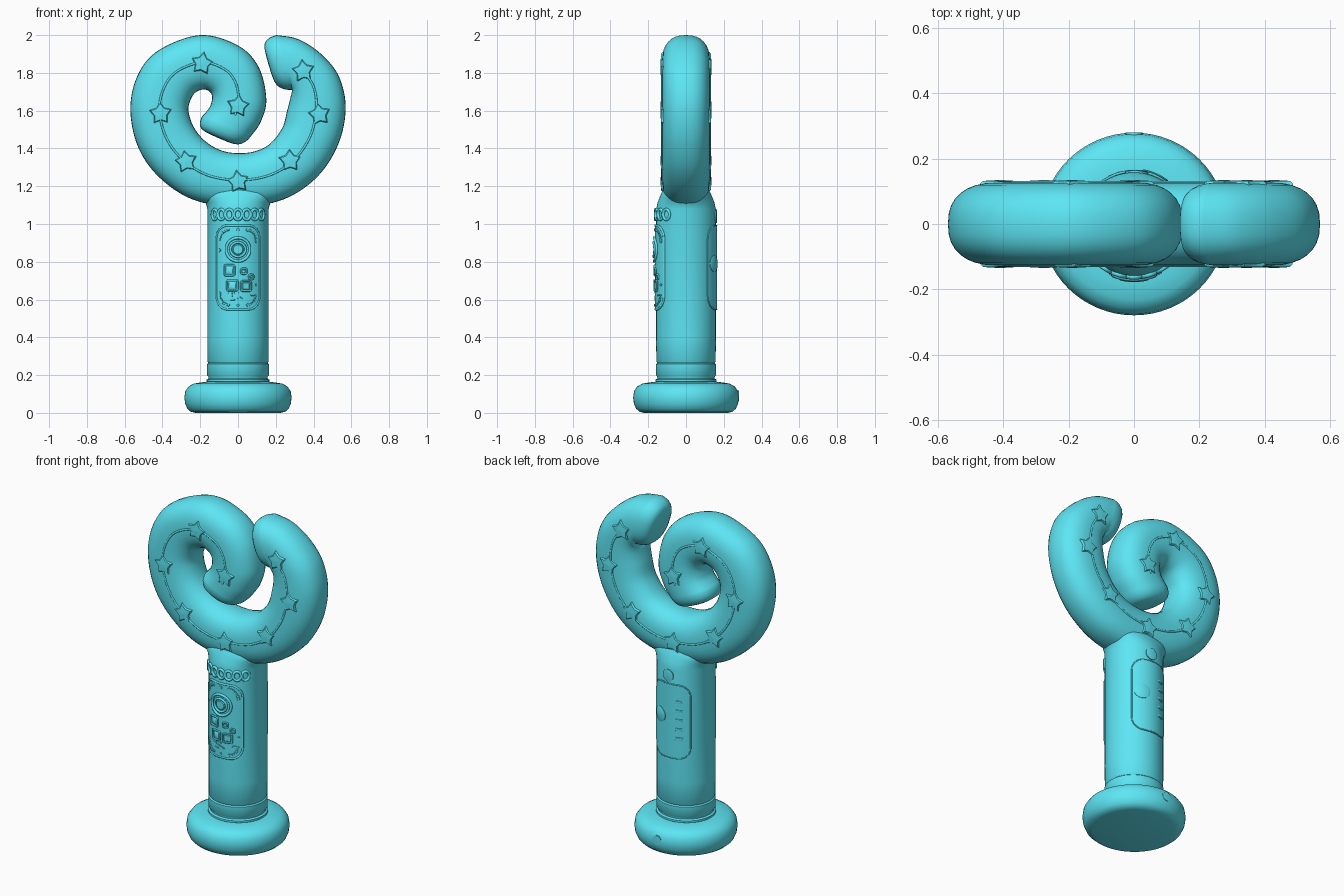
import bpy, bmesh, math, random
from mathutils import Vector

if "Cube" in bpy.data.objects:
    bpy.data.objects.remove(bpy.data.objects["Cube"])

random.seed(4)
R = 0.162                       # handle radius
FRONT, BACK = -math.pi / 2, math.pi / 2
CYAN = bpy.data.materials.new("cyan")
CYAN.diffuse_color = (0.11, 0.79, 0.91, 1)
CYAN.use_nodes = True
CYAN.node_tree.nodes["Principled BSDF"].inputs["Base Color"].default_value = CYAN.diffuse_color


def make(name, verts, faces, angle=40):
    me = bpy.data.meshes.new(name)
    me.from_pydata([tuple(v) for v in verts], [], faces)
    bm = bmesh.new()
    bm.from_mesh(me)
    bmesh.ops.remove_doubles(bm, verts=bm.verts, dist=1e-5)
    bmesh.ops.recalc_face_normals(bm, faces=bm.faces)
    bm.to_mesh(me)
    bm.free()
    me.materials.append(CYAN)
    ob = bpy.data.objects.new(name, me)
    bpy.context.collection.objects.link(ob)
    bpy.ops.object.select_all(action='DESELECT')
    ob.select_set(True)
    bpy.context.view_layer.objects.active = ob
    bpy.ops.object.shade_smooth_by_angle(angle=math.radians(angle))
    return ob


def skin(name, rings, closed=False, angle=40):
    """Join equal-length rings of points into a surface with end caps."""
    n, m = len(rings[0]), len(rings)
    faces = []
    for i in range(m if closed else m - 1):
        a, b = i * n, (i + 1) % m * n
        faces += [(a + j, a + (j + 1) % n, b + (j + 1) % n, b + j) for j in range(n)]
    if not closed:
        faces += [tuple(range(n)), tuple(range((m - 1) * n, m * n))]
    return make(name, [p for r in rings for p in r], faces, angle)


def lathe(name, profile, n=64):
    turn = [2 * math.pi * j / n for j in range(n)]
    return skin(name, [[(rx * math.cos(t), ry * math.sin(t), z) for t in turn]
                       for rx, ry, z in profile])


def tube(name, pts, r, closed=False, n=8):
    pts = [Vector(p) for p in pts]
    m, rings = len(pts), []
    for i, p in enumerate(pts):
        a = pts[i - 1] if closed or i else p
        b = pts[(i + 1) % m] if closed or i < m - 1 else p
        t = (b - a).normalized()
        ref = Vector((p.x, p.y, 0)).normalized() if closed else Vector((0, 1, 0))
        s = t.cross(ref).normalized()
        q = s.cross(t)
        rings.append([p + r * (math.cos(k) * s + math.sin(k) * q)
                      for k in [2 * math.pi * j / n for j in range(n)]])
    return skin(name, rings, closed, 70)


def on_handle(ang, u, z, h, rad=R):
    t = ang + u / rad
    return Vector(((rad + h) * math.cos(t), (rad + h) * math.sin(t), z))


def circle(r, n=24):
    return [(r * math.cos(2 * math.pi * j / n), r * math.sin(2 * math.pi * j / n)) for j in range(n)]


def rounded(w, h, r, n=6):
    pts = []
    for k, (sx, sz) in enumerate([(1, 1), (-1, 1), (-1, -1), (1, -1)]):
        for j in range(n + 1):
            t = math.pi / 2 * (k + j / n)
            pts.append((sx * (w - r) + r * math.cos(t), sz * (h - r) + r * math.sin(t)))
    return pts


def divide(pts, k=6):
    out = []
    for i, (x, z) in enumerate(pts):
        x2, z2 = pts[(i + 1) % len(pts)]
        out += [(x + (x2 - x) * j / k, z + (z2 - z) * j / k) for j in range(k)]
    return out


def pad(name, shape, ang, u, z, h, rad=R):
    """Raised button or chip with a softened top edge."""
    return skin(name, [[on_handle(ang, u + x * s, z + y * s, d, rad) for x, y in shape]
                       for s, d in [(1, -0.02), (1, h * 0.6), (0.85, h)]])


def rim(name, shape, ang, u, z, h, r):
    return tube(name, [on_handle(ang, u + x, z + y, h) for x, y in shape], r, True)


# Base and handle
lathe("base", [(r, r * 0.985, z) for r, z in [
    (0.001, 0), (0.225, 0), (0.25, 0.006), (0.268, 0.022), (0.28, 0.05), (0.284, 0.08),
    (0.279, 0.115), (0.262, 0.14), (0.235, 0.155), (0.19, 0.162), (0.16, 0.165), (0.001, 0.165)]])
lathe("handle", [(r, r * 0.97, z) for r, z in [
    (0.15, 0.15), (0.166, 0.165), (0.166, 0.176), (0.156, 0.182), (0.156, 0.19), (0.164, 0.2),
    (0.164, 0.258), (0.157, 0.264), (0.162, 0.272)]] + [
    (R, 0.158, 0.4), (R, 0.158, 1.08), (0.172, 0.15, 1.115), (0.195, 0.14, 1.14),
    (0.215, 0.13, 1.165), (0.18, 0.115, 1.19), (0.001, 0.001, 1.2)])

# Spiral: matching points on its outer and inner edge (outer x, z, inner x, z)
EDGES = [(.205, 2.0, .29, 1.71), (.32, 1.978, .284, 1.69), (.44, 1.9, .28, 1.68),
         (.535, 1.78, .273, 1.65), (.57, 1.61, .26, 1.6), (.53, 1.42, .235, 1.51),
         (.42, 1.25, .17, 1.425), (.24, 1.13, .09, 1.385), (0, 1.09, 0, 1.375),
         (-.24, 1.13, -.09, 1.39), (-.42, 1.25, -.175, 1.44), (-.53, 1.41, -.235, 1.515),
         (-.57, 1.61, -.262, 1.6), (-.53, 1.79, -.25, 1.66), (-.42, 1.92, -.22, 1.7),
         (-.2, 2.0, -.175, 1.712), (0, 1.945, -.145, 1.695), (.11, 1.83, -.137, 1.67),
         (.15, 1.66, -.142, 1.64), (.12, 1.54, -.155, 1.61), (.065, 1.46, -.19, 1.57)]


def spline(k):
    i = min(int(k), len(EDGES) - 2)
    t = k - i
    p = [Vector(EDGES[min(max(i + d, 0), len(EDGES) - 1)]) for d in (-1, 0, 1, 2)]
    return 0.5 * (2 * p[1] + (p[2] - p[0]) * t + (2 * p[0] - 5 * p[1] + 4 * p[2] - p[3]) * t * t
                  + (3 * p[1] - p[0] - 3 * p[2] + p[3]) * t ** 3)


def section(k, shift=(0, 0), s=1, n=32):
    e = spline(k)
    o, i = Vector((e[0], 0, e[1])), Vector((e[2], 0, e[3]))
    c, h = (o + i) / 2, (o - i) / 2
    ring = []
    for j in range(n):
        a = 2 * math.pi * j / n
        ca, sa = [math.copysign(abs(v) ** (2 / 2.4), v) for v in (math.cos(a), math.sin(a))]
        ring.append(c + Vector((shift[0], 0, shift[1])) + h * s * ca + Vector((0, 0.127 * s * sa, 0)))
    return ring


def cap(k, dx, dz):
    """Rounded end, pushed along (dx, dz)."""
    steps = [(0.2, 0.985), (0.45, 0.95), (0.7, 0.87), (0.87, 0.76), (0.96, 0.6), (1, 0.35), (1.01, 0.01)]
    return [section(k, (dx * d, dz * d), s) for d, s in steps]


LAST = len(EDGES) - 1
skin("spiral", cap(0, -0.085, -0.012)[::-1] + [section(k / 8) for k in range(LAST * 8 + 1)] +
     cap(LAST, -0.04, -0.06), angle=60)

# Stars and the connecting line on both faces
STARS = [(.345, 1.81), (.43, 1.58), (.275, 1.335), (0, 1.225),
         (-.275, 1.33), (-.41, 1.585), (-.19, 1.85), (0, 1.625)]
for side, label in ((-1, "front"), (1, "back")):
    mids = [spline(k / 6) for k in range(13, 115)]
    tube(label + "_line", [((e[0] + e[2]) / 2, side * 0.1255, (e[1] + e[3]) / 2) for e in mids], 0.006)
    for x, z in STARS:
        tilt = random.uniform(-0.2, 0.2)
        rings = []
        for s, y in ((1.05, 0.1), (1, 0.124), (0.85, 0.132), (0.02, 0.135)):
            rings.append([(x + s * r * math.sin(a), side * y, z + s * r * math.cos(a))
                          for r, a in [((0.062, 0.038)[j % 2], tilt + math.pi * j / 5) for j in range(10)]])
        skin(label + "_star", rings, angle=50)

# Curved instrument panels, front and back
OUT = divide(rounded(0.125, 0.222, 0.07))
for ang, label in ((FRONT, "front"), (BACK, "back")):
    cols = []
    for i in range(25):
        u = -0.125 + 0.25 * i / 24
        d = max(abs(u) - 0.055, 0)
        cols.append((u, 0.152 + math.sqrt(max(0.07 ** 2 - d * d, 0))))
    verts = [on_handle(ang, u, 0.77 + s * h, 0.002) for u, h in cols for s in (-1, 1)]
    make(label + "_panel", verts, [(2 * i, 2 * i + 2, 2 * i + 3, 2 * i + 1) for i in range(24)])
    rim(label + "_panel_rim", OUT, ang, 0, 0.77, 0, 0.006 if ang == FRONT else 0.004)

# Front dial, chips and small studs
rim("dial_outer_ring", circle(0.062, 32), FRONT, 0, 0.865, 0.006, 0.008)
rim("dial_inner_ring", circle(0.038, 32), FRONT, 0, 0.865, 0.009, 0.007)
pad("dial_centre", circle(0.028), FRONT, 0, 0.865, 0.011)
for u, z, w in ((-.045, .755, .027), (-.03, .675, .027), (.042, .672, .026), (.03, .75, .014), (.07, .72, .012)):
    rim("chip_frame", divide(rounded(w, w, 0.006, 2), 2), FRONT, u, z, 0.006, 0.005)
    pad("chip", rounded(w - 0.007, w - 0.007, 0.004, 2), FRONT, u, z, 0.007)
for k in range(34):
    x, z = OUT[k * len(OUT) // 34]
    pad("stud", circle(random.uniform(.005, .009), 8), FRONT, x * 0.82, 0.77 + z * 0.9, 0.007)
for k in range(8):
    pad("trace", rounded(.012, .004, .002, 2), FRONT, random.uniform(-.07, .08), .60 + .006 * k, 0.006)

# Chain of links around the front of the neck
for k in range(7):
    rim("chain_link", [(x * 0.8, z) for x, z in circle(0.027, 18)], FRONT, (k - 3) * 0.047, 1.05, 0, 0.008)

# Back vents and buttons
for k in range(5):
    pad("back_vent", rounded(0.022, 0.008, 0.004, 3), BACK, 0.06, 0.67 + 0.055 * k, 0.005)
pad("upper_button", circle(0.036), math.radians(87), 0, 1.04, 0.003)
pad("side_button", circle(0.045), math.radians(66), 0, 0.79, 0.008)
pad("base_button", circle(0.028), BACK, 0, 0.09, 0.001, 0.28)
